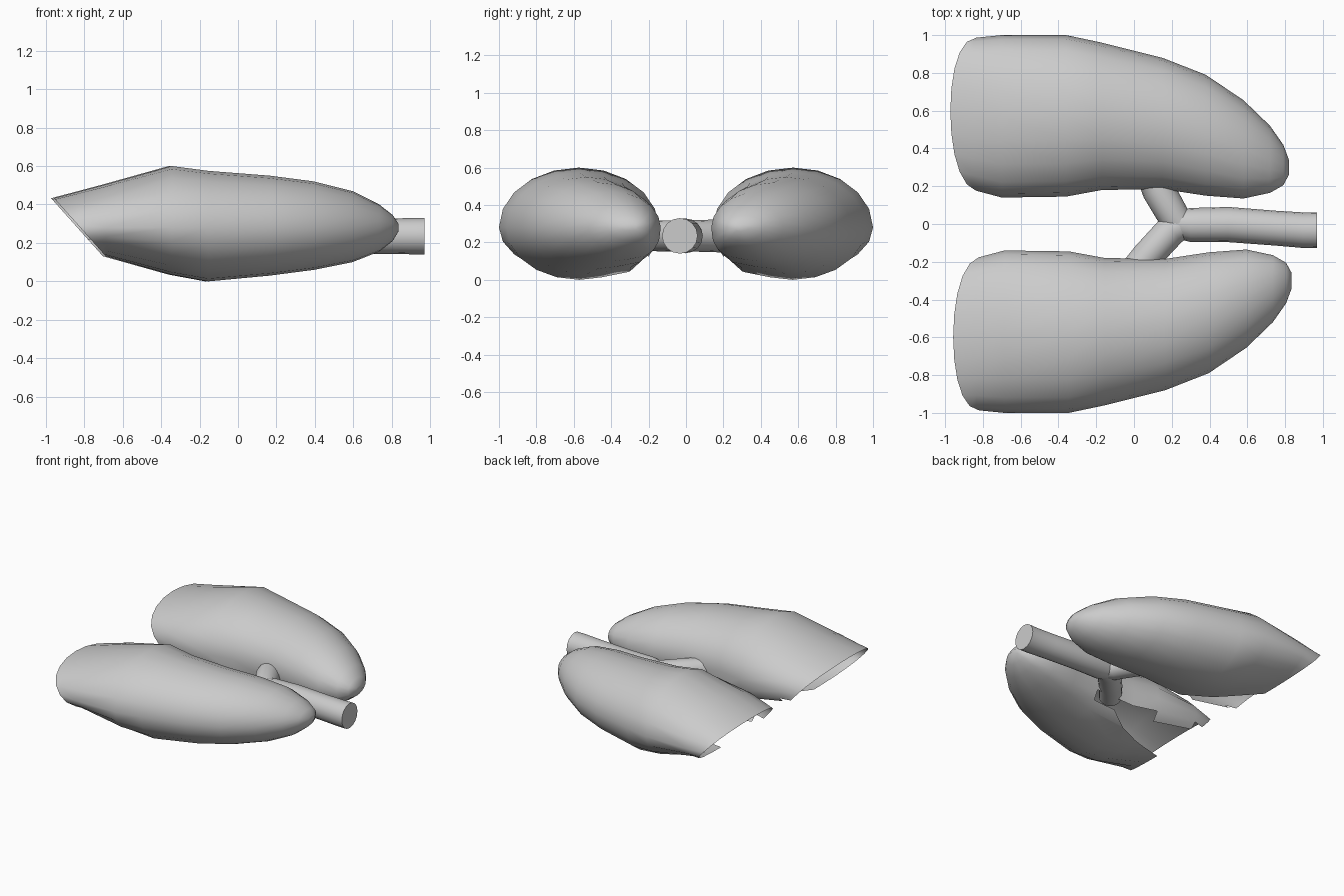
import bpy, bmesh, math
from mathutils import Vector

if "Cube" in bpy.data.objects:
    bpy.data.objects.remove(bpy.data.objects["Cube"], do_unlink=True)

grey = bpy.data.materials.new("plain_grey")
grey.use_nodes = True
grey.diffuse_color = (0.6, 0.6, 0.6, 1)
grey.node_tree.nodes["Principled BSDF"].inputs["Base Color"].default_value = (0.6, 0.6, 0.6, 1)


def loft(rings, cap_start, cap_end, skip=None):
    """Skin a list of closed rings, leaving out quads where skip(ring, side) is true."""
    bm = bmesh.new()
    loops = [[bm.verts.new(p) for p in ring] for ring in rings]
    n = len(loops[0])
    for r, (a, b) in enumerate(zip(loops, loops[1:])):
        for i in range(n):
            j = (i + 1) % n
            if not (skip and skip(r, i)):
                bm.faces.new((a[i], a[j], b[j], b[i]))
    if cap_start:
        bm.faces.new(loops[0][::-1])
    if cap_end:
        bm.faces.new(loops[-1])
    bmesh.ops.recalc_face_normals(bm, faces=bm.faces)
    return bm


def finish(bm, name, angle):
    mesh = bpy.data.meshes.new(name)
    bm.to_mesh(mesh)
    bm.free()
    obj = bpy.data.objects.new(name, mesh)
    bpy.context.collection.objects.link(obj)
    mesh.materials.append(grey)
    bpy.ops.object.select_all(action="DESELECT")
    obj.select_set(True)
    bpy.context.view_layer.objects.active = obj
    bpy.ops.object.shade_smooth_by_angle(angle=math.radians(angle))
    return obj


# Lung sections: x, inner y, outer y, bottom z, top z
SECTIONS = [
    (-1.02, 0.23, 0.98, 0.10, 0.42),
    (-0.85, 0.18, 0.985, 0.11, 0.465),
    (-0.70, 0.14, 1.00, 0.13, 0.505),
    (-0.36, 0.145, 1.00, 0.035, 0.60),
    (-0.17, 0.18, 0.96, 0.00, 0.575),
    (0.15, 0.185, 0.88, 0.03, 0.55),
    (0.38, 0.15, 0.79, 0.06, 0.52),
    (0.58, 0.135, 0.655, 0.10, 0.47),
    (0.72, 0.165, 0.52, 0.155, 0.40),
    (0.79, 0.205, 0.42, 0.21, 0.345),
    (0.82, 0.26, 0.34, 0.26, 0.30),
]
SIDES = 20
WIDEST = 0.28


def lung_ring(section, side, shift):
    x, inner, outer, low, high = section
    mid, half = (inner + outer) / 2, (outer - inner) / 2
    ring = []
    for i in range(SIDES):
        a = math.tau * i / SIDES
        c, s = math.cos(a), math.sin(a)
        if SIDES // 2 < i < SIDES * 0.7:  # fuller lower inner corner
            c, s = -abs(c) ** 0.7, -abs(s) ** 0.8
        rise = (high - WIDEST) if s > 0 else (WIDEST - low)
        ring.append((x + shift, side * (mid + half * c), WIDEST + rise * s))
    return ring


def hilum(r, i):
    """Slot on the inner side where the airway enters."""
    return r in (3, 4) and i == SIDES // 2 + 1


def build_lung(name, side, shift):
    bm = loft([lung_ring(s, side, shift) for s in SECTIONS], False, True, hilum)
    # Slanted open base
    bmesh.ops.bisect_plane(bm, geom=bm.verts[:] + bm.edges[:] + bm.faces[:],
                           plane_co=(-0.97 + shift, 0, 0.43), plane_no=(-0.28, 0, -0.25),
                           clear_outer=True)

    # Underside cut away on a diagonal from the base to the airway
    def underside():
        return [f for f in bm.faces
                if abs(f.normal.z) > 0.7 and f.calc_center_median().z < WIDEST]

    corner, outward = Vector((-0.65, side * 0.55, 0)), Vector((-1, side * -2, 0))
    floor = underside()
    edges = {e for f in floor for e in f.edges}
    verts = {v for f in floor for v in f.verts}
    bmesh.ops.bisect_plane(bm, geom=list(verts) + list(edges) + floor,
                           plane_co=corner, plane_no=outward)
    cut = [f for f in underside() if (f.calc_center_median() - corner).dot(outward) > 0]
    bmesh.ops.delete(bm, geom=cut, context="FACES")
    return finish(bm, name, 50)


build_lung("back_lung", 1, 0)
build_lung("front_lung", -1, 0.015)


def build_tube(name, path):
    """Round tube along flat path points (x, y, radius)."""
    pts = [Vector((x, y, 0.235)) for x, y, _ in path]
    rings = []
    for k, p in enumerate(pts):
        along = (pts[min(k + 1, len(pts) - 1)] - pts[max(k - 1, 0)]).normalized()
        across = along.cross(Vector((0, 0, 1)))
        radius = path[k][2]
        rings.append([p + radius * (across * math.cos(math.tau * i / 16)
                                    + Vector((0, 0, math.sin(math.tau * i / 16))))
                      for i in range(16)])
    return finish(loft(rings, True, True), name, 40)


# Airway with two branches
build_tube("windpipe", [(0.97, -0.033, 0.095), (0.90, -0.033, 0.094), (0.75, -0.022, 0.092),
                        (0.50, -0.003, 0.093), (0.30, -0.005, 0.09), (0.20, 0.0, 0.07)])
build_tube("back_branch", [(0.27, -0.03, 0.07), (0.21, 0.04, 0.084), (0.13, 0.18, 0.088),
                           (0.08, 0.30, 0.08)])
build_tube("front_branch", [(0.29, 0.01, 0.07), (0.20, -0.03, 0.084), (0.07, -0.17, 0.082),
                            (-0.02, -0.28, 0.08)])
